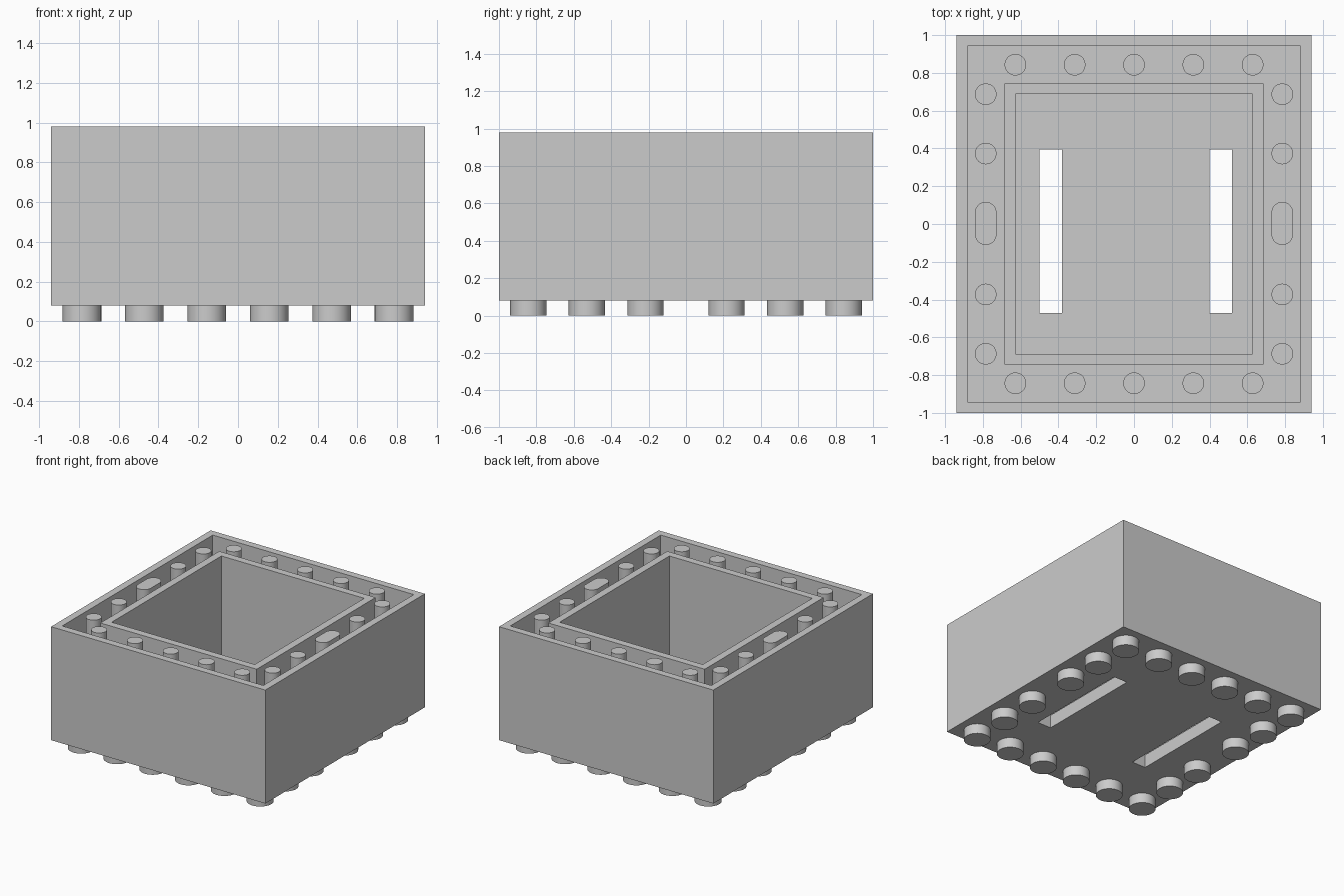
import bpy, bmesh, math

cube = bpy.data.objects.get("Cube")
if cube:
    bpy.data.objects.remove(cube, do_unlink=True)

BASE, FLOOR, TOP = 0.08, 0.185, 0.98   # underside, inside floor, rim
SINK = 0.02                            # overlap between joined parts
PITCH = 0.314

grey = bpy.data.materials.new("grey_plastic")
grey.use_nodes = True
colour = (0.6, 0.6, 0.6, 1)
grey.diffuse_color = colour
grey.node_tree.nodes["Principled BSDF"].inputs["Base Color"].default_value = colour


def prism(name, outline, z0, z1, smooth=False):
    """Extrude a closed outline of (x, y) points from z0 to z1."""
    bm = bmesh.new()
    face = bm.faces.new([bm.verts.new((x, y, z0)) for x, y in outline])
    top = bmesh.ops.extrude_face_region(bm, geom=[face])["geom"]
    for v in top:
        if isinstance(v, bmesh.types.BMVert):
            v.co.z = z1
    bmesh.ops.recalc_face_normals(bm, faces=bm.faces)
    mesh = bpy.data.meshes.new(name)
    bm.to_mesh(mesh)
    bm.free()
    mesh.materials.append(grey)
    ob = bpy.data.objects.new(name, mesh)
    bpy.context.collection.objects.link(ob)
    bpy.ops.object.select_all(action='DESELECT')
    ob.select_set(True)
    bpy.context.view_layer.objects.active = ob
    if smooth:
        bpy.ops.object.shade_smooth_by_angle(angle=math.radians(40))
    return ob


def box(name, x0, x1, y0, y1, z0, z1):
    return prism(name, [(x0, y0), (x1, y0), (x1, y1), (x0, y1)], z0, z1)


def peg(name, x, y, r, z0, z1, stretch=0.0, n=24):
    """Round peg, or a pill shape when stretched along y."""
    half = []
    for side in (0, 1):
        for i in range(n + 1 if stretch else n):
            a = math.pi * (side + i / n)
            half.append((x + r * math.cos(a),
                         y + r * math.sin(a) + stretch * (1 - 2 * side)))
    return prism(name, half, z0, z1, smooth=True)


def cut(target, cutter):
    cutter.hide_render = True
    mod = target.modifiers.new("cut", 'BOOLEAN')
    mod.operation, mod.solver, mod.object = 'DIFFERENCE', 'EXACT', cutter
    bpy.context.view_layer.objects.active = target
    bpy.ops.object.modifier_apply(modifier=mod.name)
    bpy.data.objects.remove(cutter, do_unlink=True)


# Open outer box with two slots through the floor
shell = box("outer_box", -0.94, 0.94, -1, 1, BASE, TOP)
cut(shell, box("hollow_cutter", -0.882, 0.882, -0.943, 0.943, FLOOR, TOP + 0.2))
for x in (-0.44, 0.46):
    cut(shell, box("slot_cutter", x - 0.06, x + 0.06, -0.47, 0.395, -0.1, 0.5))

# Inner wall standing on the floor
wall = box("inner_wall", -0.686, 0.686, -0.745, 0.745, FLOOR - SINK, TOP)
cut(wall, box("well_cutter", -0.627, 0.627, -0.687, 0.687, 0, TOP + 0.2))

# Pegs in the channel between the walls
for side in (-1, 1):
    for i in range(-2, 3):
        peg("channel_peg", i * PITCH, side * 0.843, 0.057, FLOOR - SINK, TOP)
    for y in (-0.687, -0.373, 0.373, 0.687):
        peg("channel_peg", side * 0.785, y, 0.057, FLOOR - SINK, TOP)
    peg("long_channel_peg", side * 0.785, 0.003, 0.057, FLOOR - SINK, TOP, stretch=0.057)

# Studs around the edge of the underside
for side in (-1, 1):
    for i in range(6):
        peg("bottom_stud", (i - 2.5) * PITCH, side * 0.843, 0.097, 0, BASE + SINK)
    for y in (-0.53, -0.217, 0.217, 0.53):
        peg("bottom_stud", side * 0.785, y, 0.097, 0, BASE + SINK)
